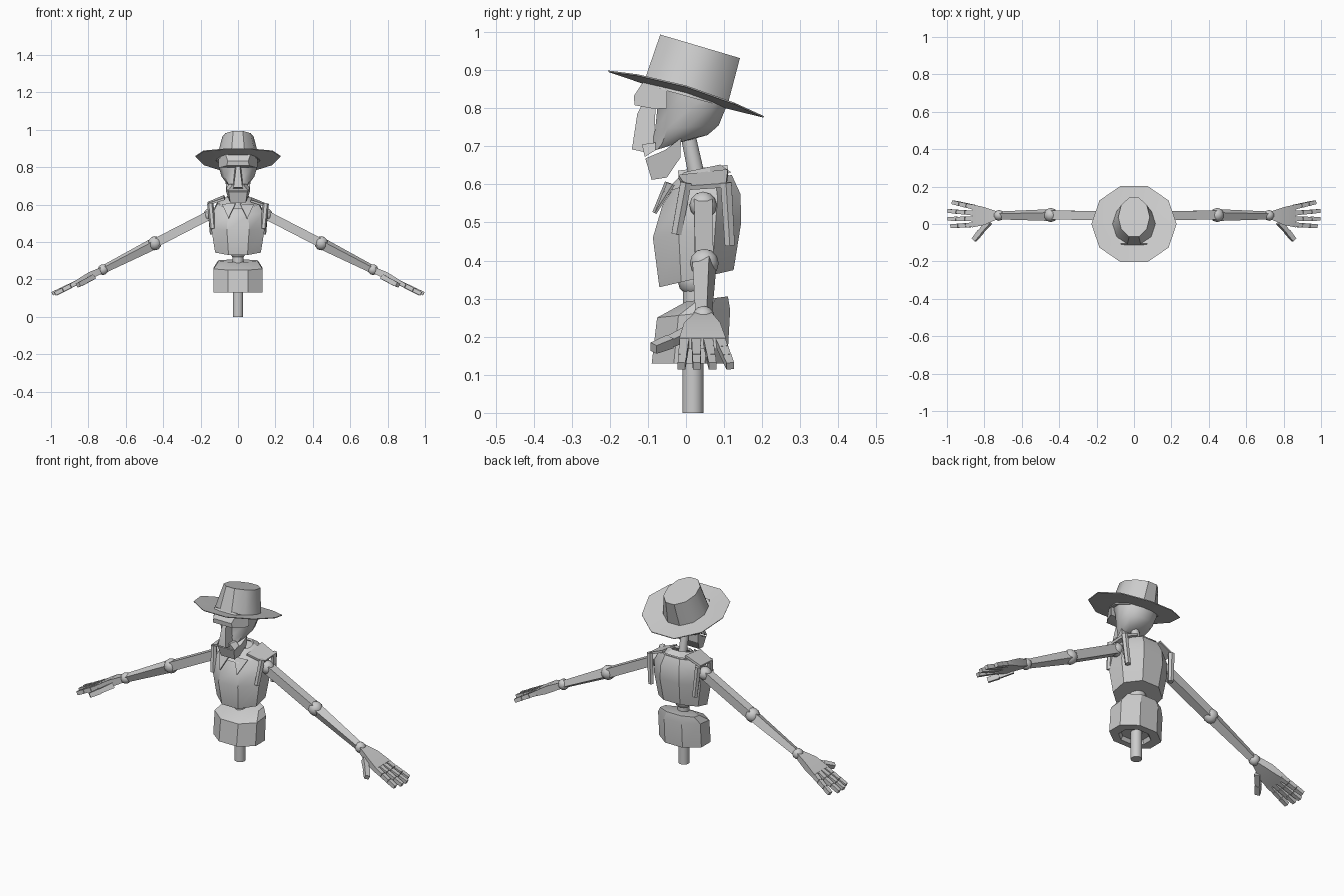
import bpy, bmesh, math
from mathutils import Vector, Matrix

cube = bpy.data.objects.get("Cube")
if cube:
    bpy.data.objects.remove(cube, do_unlink=True)

grey = bpy.data.materials.new("plain_grey")
grey.use_nodes = True
grey.diffuse_color = (0.6, 0.6, 0.6, 1)
grey.node_tree.nodes["Principled BSDF"].inputs["Base Color"].default_value = (0.6, 0.6, 0.6, 1)


def finish(name, bm, angle=28):
    bmesh.ops.recalc_face_normals(bm, faces=bm.faces)
    mesh = bpy.data.meshes.new(name)
    bm.to_mesh(mesh)
    bm.free()
    mesh.materials.append(grey)
    obj = bpy.data.objects.new(name, mesh)
    bpy.context.collection.objects.link(obj)
    bpy.ops.object.select_all(action='DESELECT')
    obj.select_set(True)
    bpy.context.view_layer.objects.active = obj
    bpy.ops.object.shade_smooth_by_angle(angle=math.radians(angle))
    return obj


def loft(name, rings, n=8, half_step=True, caps=(True, True), lift=0, angle=28):
    """Skin rings given as (front y, front z, back y, back z, half width)."""
    bm = bmesh.new()
    loops = []
    for yf, zf, yb, zb, hw in rings:
        loop = []
        for i in range(n):
            a = math.tau * (i + 0.5 * half_step) / n
            k = 1 / math.cos(math.pi / n) if half_step else 1
            c, s = math.cos(a) * k, math.sin(a) * k
            t = (1 + s) / 2
            loop.append(bm.verts.new((hw * c, yf + (yb - yf) * t,
                                      zf + (zb - zf) * t + lift * c * c * hw)))
        loops.append(loop)
    for a, b in zip(loops, loops[1:]):
        for i in range(n):
            j = (i + 1) % n
            bm.faces.new((a[i], a[j], b[j], b[i]))
    for use, loop in zip(caps, (loops[0], loops[-1])):
        if use:
            bm.faces.new(loop)
    return finish(name, bm, angle)


def rod(name, p, q, r1, r2, n=16, spin=0, flat=1):
    """Tapered prism from p to q; flat scales its second cross axis."""
    p, q = Vector(p), Vector(q)
    d = (q - p).normalized()
    side = Vector((0, 1, 0)) if abs(d.y) < 0.9 else Vector((1, 0, 0))
    up = d.cross(side).normalized()
    side = up.cross(d)
    bm = bmesh.new()
    ends = []
    for c, r in ((p, r1), (q, r2)):
        ring = []
        for i in range(n):
            a = math.tau * (i + 0.5) / n + spin
            ring.append(bm.verts.new(c + side * r * math.cos(a) + up * r * flat * math.sin(a)))
        ends.append(ring)
        bm.faces.new(ring)
    for i in range(n):
        j = (i + 1) % n
        bm.faces.new((ends[0][i], ends[0][j], ends[1][j], ends[1][i]))
    return finish(name, bm)


def ball(name, c, r):
    bm = bmesh.new()
    bmesh.ops.create_uvsphere(bm, u_segments=10, v_segments=6, radius=r,
                              matrix=Matrix.Translation(c))
    return finish(name, bm, 40)


def slab(name, outline, thick):
    """Thin plate from a 3D outline, thickened along its normal."""
    bm = bmesh.new()
    f = bm.faces.new([bm.verts.new(p) for p in outline])
    f.normal_update()
    move = f.normal * thick
    out = bmesh.ops.extrude_face_region(bm, geom=[f])["geom"]
    bmesh.ops.translate(bm, vec=move, verts=[v for v in out if isinstance(v, bmesh.types.BMVert)])
    return finish(name, bm)


def side_extrude(name, profile):
    """Solid from (y, z, half width) points mirrored across x."""
    bm = bmesh.new()
    rows = [[bm.verts.new((s * w, y, z)) for y, z, w in profile] for s in (1, -1)]
    bm.faces.new(rows[0])
    bm.faces.new(rows[1])
    for i in range(len(profile)):
        j = (i + 1) % len(profile)
        bm.faces.new((rows[0][i], rows[0][j], rows[1][j], rows[1][i]))
    return finish(name, bm)


# Hat
loft("hat_brim", [(-0.11, 0.868, 0.11, 0.803, 0.12), (-0.215, 0.90, 0.215, 0.774, 0.228),
                  (-0.214, 0.896, 0.214, 0.77, 0.227), (-0.11, 0.862, 0.11, 0.797, 0.12)],
     10, False, (True, True), lift=0.1)
loft("hat_crown", [(-0.118, 0.865, 0.113, 0.80, 0.118), (-0.073, 0.995, 0.147, 0.93, 0.084)],
     10, False, angle=40)

# Head
loft("skull", [(-0.095, 0.685, 0.0, 0.715, 0.045), (-0.095, 0.70, 0.06, 0.73, 0.062),
               (-0.085, 0.745, 0.09, 0.755, 0.088), (-0.08, 0.80, 0.113, 0.81, 0.104),
               (-0.10, 0.87, 0.11, 0.82, 0.106)], 10, False, angle=45)
side_extrude("brow", [(-0.137, 0.832, 0.055), (-0.135, 0.808, 0.06), (-0.082, 0.798, 0.095),
                      (-0.05, 0.80, 0.103), (-0.05, 0.85, 0.103), (-0.105, 0.88, 0.07)])
side_extrude("nose", [(-0.115, 0.81, 0.012), (-0.128, 0.785, 0.012), (-0.142, 0.692, 0.024),
                      (-0.11, 0.685, 0.026), (-0.085, 0.69, 0.028), (-0.08, 0.80, 0.016)])
side_extrude("moustache", [(-0.116, 0.705, 0.03), (-0.108, 0.672, 0.056),
                           (-0.08, 0.69, 0.062), (-0.08, 0.71, 0.045)])
side_extrude("jaw", [(-0.107, 0.668, 0.05), (-0.09, 0.612, 0.042), (-0.05, 0.618, 0.046),
                     (-0.015, 0.67, 0.064), (-0.013, 0.722, 0.066), (-0.055, 0.69, 0.062)])
rod("neck", (0, 0.005, 0.73), (0, 0.033, 0.60), 0.02, 0.022)

# Body
loft("torso", [(-0.07, 0.33, 0.125, 0.375, 0.122), (-0.087, 0.46, 0.145, 0.50, 0.143),
               (-0.062, 0.545, 0.143, 0.575, 0.135), (-0.03, 0.595, 0.12, 0.625, 0.11)])
loft("collar", [(-0.06, 0.578, 0.118, 0.632, 0.10), (-0.005, 0.632, 0.09, 0.652, 0.055),
                (0.0, 0.622, 0.085, 0.642, 0.05), (-0.05, 0.57, 0.112, 0.624, 0.095)],
     8, True, (False, False))
rod("waist", (0, 0.022, 0.25), (0, 0.022, 0.37), 0.03, 0.03)
ball("waist_joint", (0, 0.022, 0.35), 0.045)
loft("pelvis", [(-0.05, 0.15, 0.06, 0.15, 0.07), (-0.058, 0.13, 0.07, 0.13, 0.08),
                (-0.09, 0.13, 0.108, 0.13, 0.13), (-0.076, 0.25, 0.116, 0.27, 0.13),
                (0.0, 0.292, 0.11, 0.306, 0.105)])
rod("stand_rod", (0, 0.018, 0), (0, 0.018, 0.25), 0.028, 0.028)

# Arms, hands and vest edges on both sides
for s, side in ((1, "left"), (-1, "right")):
    shoulder = Vector((s * 0.15, 0.045, 0.545))
    elbow = Vector((s * 0.445, 0.048, 0.393))
    wrist = Vector((s * 0.722, 0.046, 0.252))
    slab(side + "_lapel", [(s * 0.012, -0.05, 0.605), (s * 0.085, -0.035, 0.60),
                           (s * 0.05, -0.083, 0.525)], 0.006)
    slab(side + "_shoulder_strap", [(s * 0.07, -0.02, 0.625), (s * 0.07, 0.11, 0.64),
                                    (s * 0.158, 0.105, 0.603), (s * 0.158, 0.0, 0.596)], 0.012)
    for part, y0, y1, z1 in (("front", 0.0, -0.025, 0.47), ("back", 0.105, 0.115, 0.44)):
        rod(f"{side}_armhole_{part}", (s * 0.148, y0, 0.605), (s * 0.135, y1, z1), 0.017, 0.015, 6)
    ball(side + "_shoulder_joint", shoulder, 0.036)
    ball(side + "_elbow_joint", elbow, 0.038)
    ball(side + "_wrist_joint", wrist, 0.029)
    rod(side + "_upper_arm", shoulder, elbow, 0.034, 0.034, 4)
    rod(side + "_forearm", elbow, wrist, 0.034, 0.023, 4, spin=s * 0.4)

    # Palm widens from the wrist to the knuckles
    bm = bmesh.new()
    ends = []
    for x, z, y0, y1, t in ((0.73, 0.248, 0.026, 0.066, 0.018), (0.80, 0.215, -0.005, 0.09, 0.022),
                            (0.865, 0.182, -0.018, 0.105, 0.014)):
        ends.append([bm.verts.new((s * x, y, z + dz)) for y, dz in
                     ((y0, -t), (y1, -t), (y1, t), (y0, t))])
    for a, b in zip(ends, ends[1:]):
        for i in range(4):
            j = (i + 1) % 4
            bm.faces.new((a[i], a[j], b[j], b[i]))
    bm.faces.new(ends[0])
    bm.faces.new(ends[-1])
    finish(side + "_palm", bm)

    # Fingers in three segments, splayed
    for f, (y0, y1, x1) in enumerate(((-0.004, -0.012, 0.98), (0.027, 0.028, 0.995),
                                      (0.058, 0.07, 0.995), (0.09, 0.117, 0.972))):
        base, tip = Vector((s * 0.855, y0, 0.186)), Vector((s * x1, y1, 0.122))
        for k in range(3):
            p, q = base.lerp(tip, k / 3), base.lerp(tip, (k + 0.95) / 3)
            rod(f"{side}_finger_{f + 1}_{k + 1}", p, q, 0.018 - k * 0.001, 0.016 - k * 0.001, 4)
    thumb = [Vector((s * 0.775, 0.01, 0.212)), Vector((s * 0.82, -0.042, 0.187)),
             Vector((s * 0.855, -0.085, 0.17))]
    for k in range(2):
        rod(f"{side}_thumb_{k + 1}", thumb[k], thumb[k + 1], 0.02, 0.017, 4)
